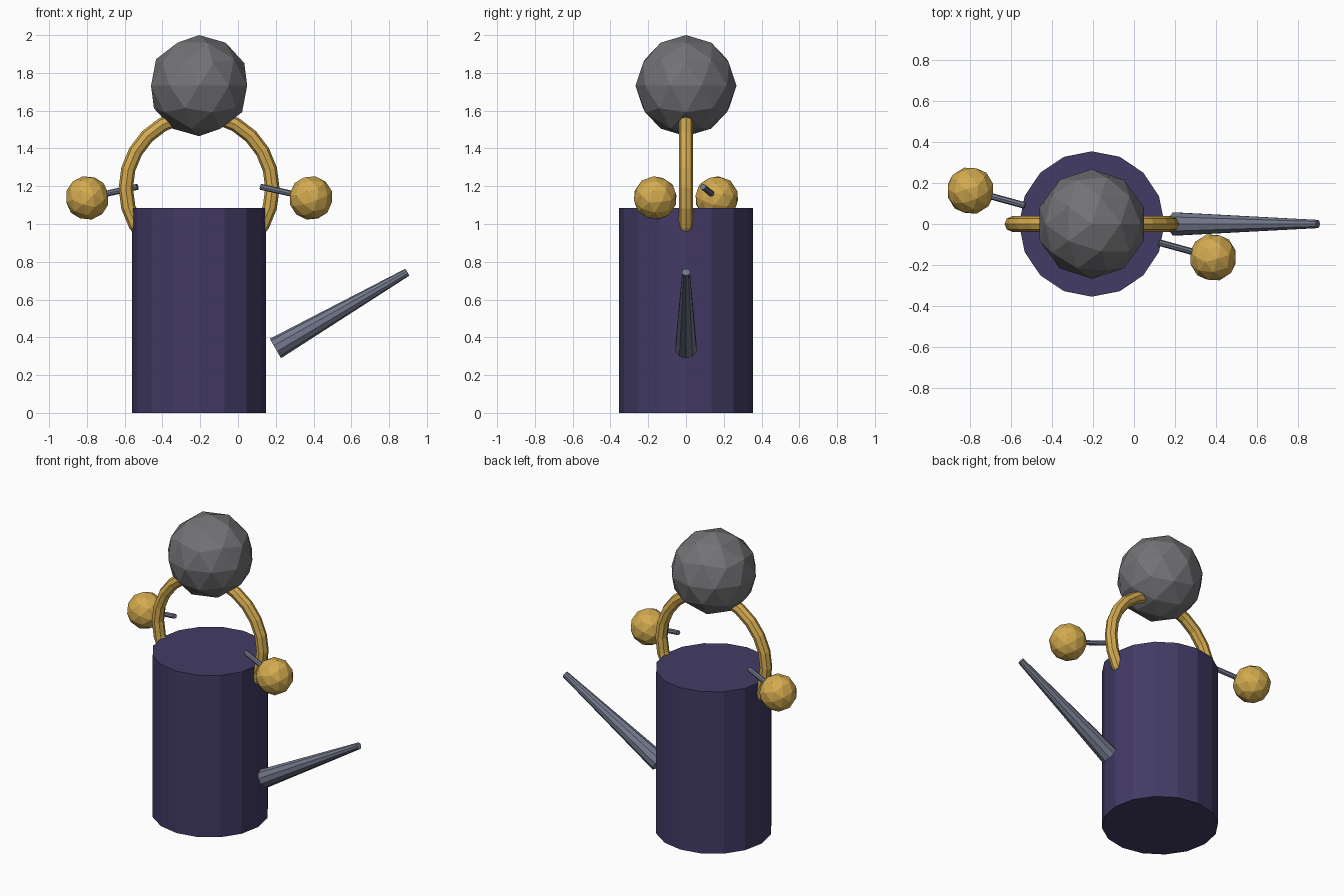
import bpy, bmesh, math
from mathutils import Vector

if "Cube" in bpy.data.objects:
    bpy.data.objects.remove(bpy.data.objects["Cube"])

CX = -0.206  # axis of the body


def material(name, rgb):
    m = bpy.data.materials.new(name)
    m.diffuse_color = (*rgb, 1)
    m.use_nodes = True
    m.node_tree.nodes["Principled BSDF"].inputs["Base Color"].default_value = m.diffuse_color
    return m


PURPLE = material("purple", (0.055, 0.043, 0.13))
GOLD = material("gold", (0.66, 0.41, 0.08))
STEEL = material("steel", (0.17, 0.19, 0.26))
DARK_GREY = material("dark_grey", (0.17, 0.17, 0.18))


def finish(name, mat):
    ob = bpy.context.object
    ob.name = name
    ob.data.materials.append(mat)
    return ob


def rod(name, a, b, r1, r2, sides, mat):
    a, b = Vector(a), Vector(b)
    bpy.ops.mesh.primitive_cone_add(vertices=sides, radius1=r1, radius2=r2,
                                    depth=(b - a).length, location=(a + b) / 2,
                                    rotation=(b - a).to_track_quat('Z', 'Y').to_euler())
    return finish(name, mat)


def ball(name, loc, r, mat, rot=(0, 0, 0)):
    bpy.ops.mesh.primitive_ico_sphere_add(subdivisions=2, radius=r, location=loc, rotation=rot)
    return finish(name, mat)


# Body
rod("body", (CX, 0, 0), (CX, 0, 1.085), 0.355, 0.355, 16, PURPLE)

# Tapered spout
rod("spout", (0.198, 0, 0.341), (0.897, 0, 0.745), 0.0595, 0.021, 10, STEEL)

# Ring handle, sunk into the body
bpy.ops.mesh.primitive_torus_add(major_segments=24, minor_segments=8, major_radius=0.388,
                                 minor_radius=0.038, location=(CX, 0, 1.19),
                                 rotation=(math.pi / 2, 0, 0))
finish("handle", GOLD)

# Large knob on top
ball("top_knob", (CX, 0, 1.7325), 0.2675, DARK_GREY)

# Two side knobs on thin stems, half a turn apart
for side, s in (("right", 1), ("left", -1)):
    inner = Vector((CX + s * 0.326, -s * 0.09, 1.197))
    outer = Vector((CX + s * 0.592, -s * 0.163, 1.138))
    rod(side + "_stem", inner, outer, 0.016, 0.016, 8, STEEL)
    ball(side + "_knob", outer, 0.117, GOLD,
         (outer - inner).to_track_quat('Z', 'Y').to_euler())
